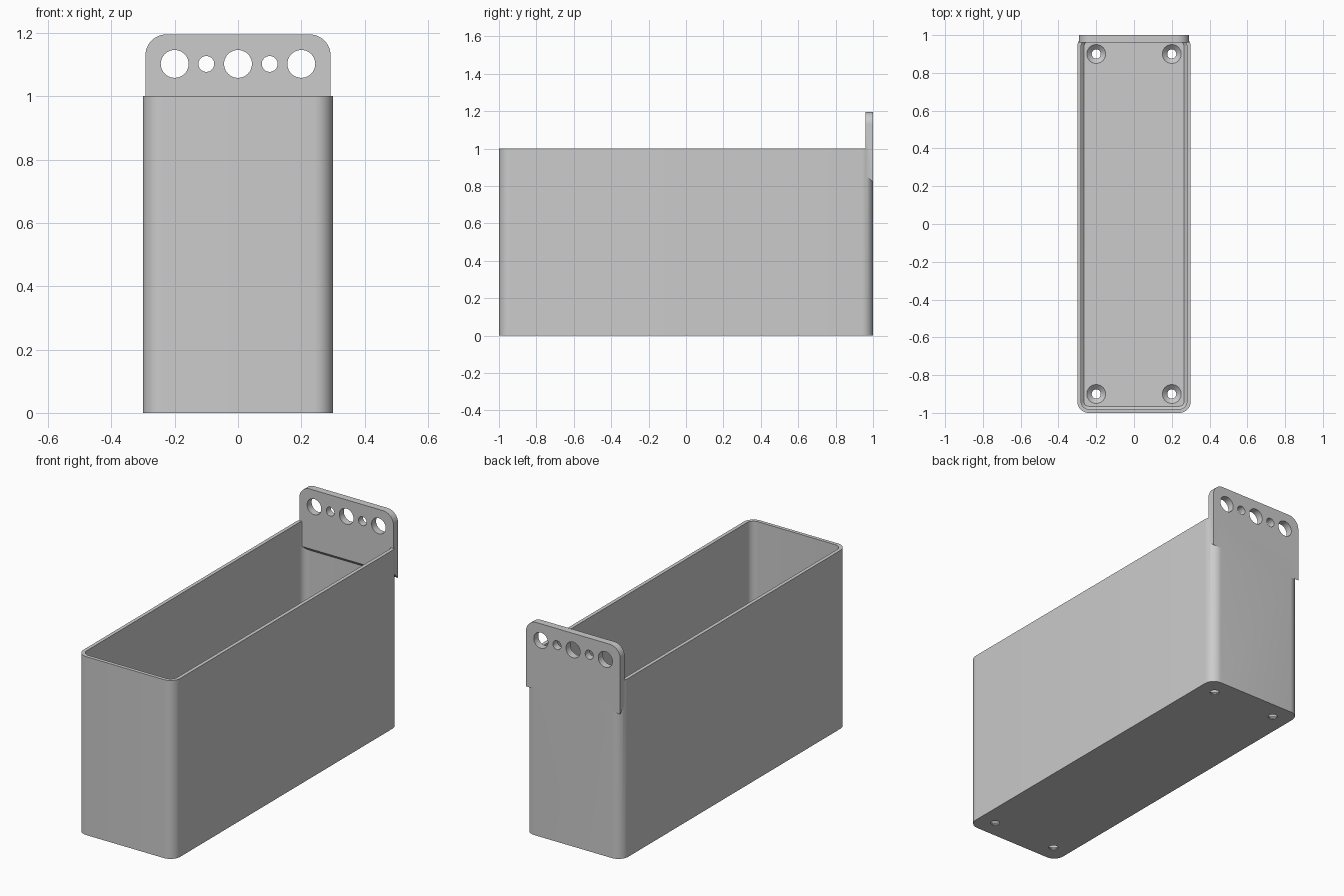
import bpy, bmesh
from math import sin, cos, pi
from mathutils import Matrix

if "Cube" in bpy.data.objects:
    bpy.data.objects.remove(bpy.data.objects["Cube"])

grey = bpy.data.materials.new("plain grey plastic")
grey.use_nodes = True
colour = (0.6, 0.6, 0.6, 1)
grey.diffuse_color = colour
grey.node_tree.nodes["Principled BSDF"].inputs["Base Color"].default_value = colour


def make_object(name, bm):
    bmesh.ops.recalc_face_normals(bm, faces=bm.faces)
    mesh = bpy.data.meshes.new(name)
    bm.to_mesh(mesh)
    bm.free()
    mesh.materials.append(grey)
    obj = bpy.data.objects.new(name, mesh)
    bpy.context.collection.objects.link(obj)
    return obj


def rounded_ring(half_x, half_y, radius, z, steps=10):
    """Corner-rounded rectangle; a circle when radius equals the half sizes."""
    ring = []
    for corner, (sx, sy) in enumerate([(1, 1), (-1, 1), (-1, -1), (1, -1)]):
        for i in range(steps):
            a = (corner + i / (steps - 1)) * pi / 2
            ring.append((sx * (half_x - radius) + radius * cos(a),
                         sy * (half_y - radius) + radius * sin(a), z))
    return ring


def circle(radius, z, sides=40):
    return [(radius * cos(2 * pi * i / sides), radius * sin(2 * pi * i / sides), z)
            for i in range(sides)]


def loft(name, rings, matrix=None):
    bm = bmesh.new()
    loops = [[bm.verts.new(p) for p in ring] for ring in rings]
    for low, high in zip(loops, loops[1:]):
        for i in range(len(low)):
            j = (i + 1) % len(low)
            bm.faces.new((low[i], low[j], high[j], high[i]))
    bm.faces.new(loops[0][::-1])
    bm.faces.new(loops[-1])
    if matrix:
        bm.transform(matrix)
    return make_object(name, bm)


def boolean(target, other, operation):
    mod = target.modifiers.new(operation, 'BOOLEAN')
    mod.operation, mod.object, mod.solver = operation, other, 'EXACT'
    bpy.ops.object.select_all(action='DESELECT')
    bpy.context.view_layer.objects.active = target
    target.select_set(True)
    bpy.ops.object.modifier_apply(modifier=mod.name)
    bpy.data.objects.remove(other)


# Open bin: outer wall, rim, inner wall, small chamfer, floor
wall, floor = 0.02, 0.03
bin_body = loft("storage_bin", [
    rounded_ring(0.3, 1, 0.06, 0),
    rounded_ring(0.3, 1, 0.06, 1),
    rounded_ring(0.3 - wall, 1 - wall, 0.04, 1),
    rounded_ring(0.3 - wall, 1 - wall, 0.04, floor + 0.015),
    rounded_ring(0.285 - wall, 0.985 - wall, 0.025, floor),
])

# Hanging tab: plate with a sloped underside and rounded top corners
bm = bmesh.new()
bmesh.ops.create_cube(bm, size=1)
for v in bm.verts:
    back = v.co.y > 0
    z = 1.195 if v.co.z > 0 else (0.82 if back else 0.86)
    v.co = (0.292 if v.co.x > 0 else -0.292, 1 if back else 0.96, z)
top_corners = [e for e in bm.edges
               if all(v.co.z > 1 for v in e.verts)
               and abs(e.verts[0].co.x - e.verts[1].co.x) < 0.001]
bmesh.ops.bevel(bm, geom=top_corners, offset=0.065, segments=12,
                profile=0.5, affect='EDGES')
tab = make_object("hanging_tab", bm)
boolean(bin_body, tab, 'UNION')

# Holes through the tab, alternating large and small
for i in range(-2, 3):
    radius = 0.025 if i % 2 else 0.044
    turn = Matrix.Translation((i * 0.1, 0.98, 1.102)) @ Matrix.Rotation(pi / 2, 4, 'X')
    boolean(bin_body, loft("tab_hole_cutter", [circle(radius, -0.1), circle(radius, 0.1)], turn),
            'DIFFERENCE')

# Countersunk screw holes in the floor
for x in (-0.2, 0.2):
    for y in (-0.9, 0.9):
        cutter = loft("screw_hole_cutter",
                      [circle(0.024, -0.05), circle(0.024, 0.005),
                       circle(0.05, floor), circle(0.05, floor + 0.02)],
                      Matrix.Translation((x, y, 0)))
        boolean(bin_body, cutter, 'DIFFERENCE')

bpy.ops.object.shade_smooth_by_angle(angle=pi / 6)
